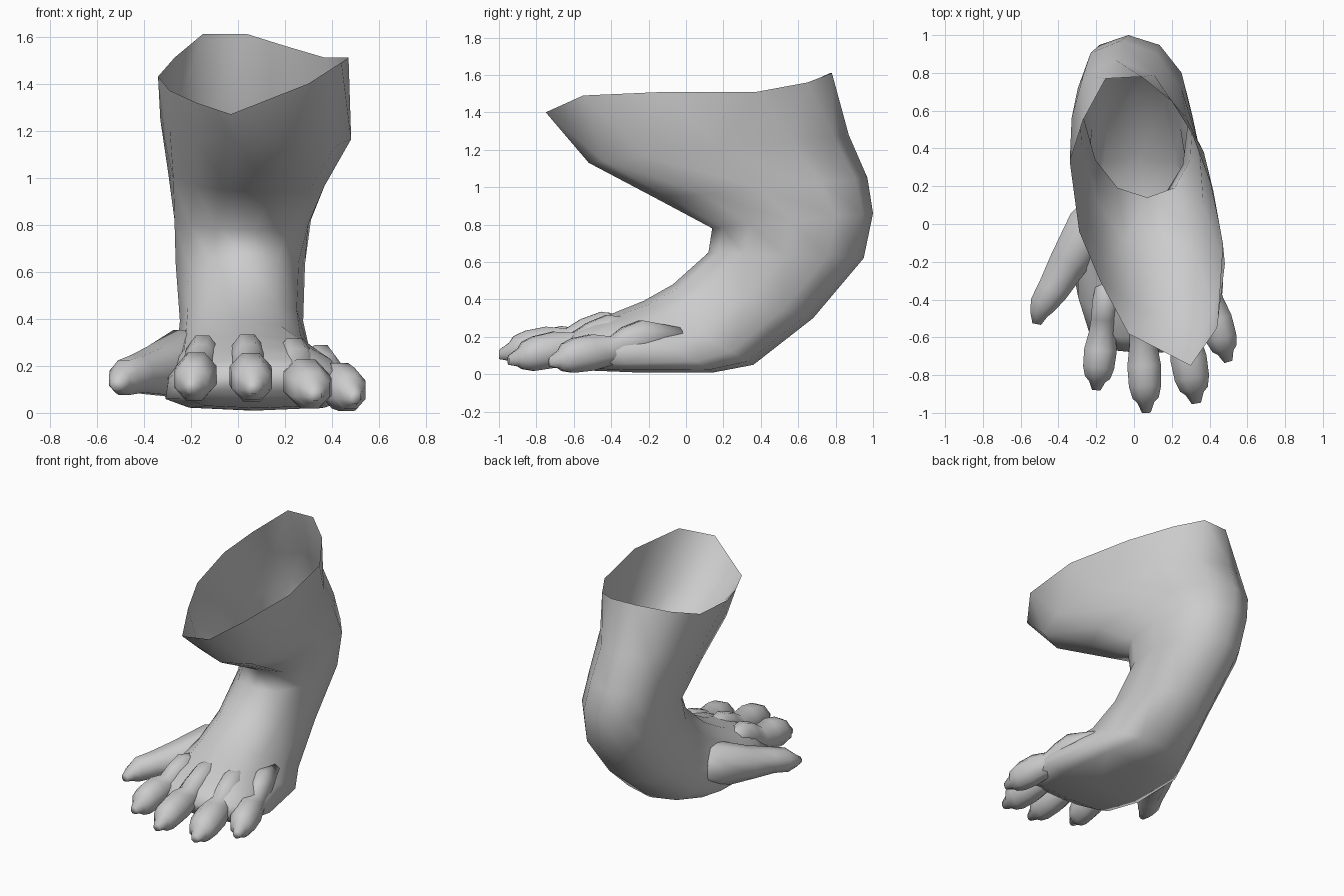
import bpy, bmesh, math
from mathutils import Vector

cube = bpy.data.objects.get("Cube")
if cube:
    bpy.data.objects.remove(cube)

skin = bpy.data.materials.new("grey skin")
skin.use_nodes = True
skin.diffuse_color = (0.6, 0.6, 0.6, 1)
skin.node_tree.nodes["Principled BSDF"].inputs["Base Color"].default_value = (0.6, 0.6, 0.6, 1)
skin.node_tree.nodes["Principled BSDF"].inputs["Roughness"].default_value = 0.8


def loft(name, rings, cap_start):
    """Skin a list of equal point rings into one smooth surface, closed at the end."""
    bm = bmesh.new()
    loops = [[bm.verts.new(p) for p in ring] for ring in rings]
    n = len(loops[0])
    for a, b in zip(loops, loops[1:]):
        for i in range(n):
            j = (i + 1) % n
            bm.faces.new((a[i], a[j], b[j], b[i]))
    if cap_start:
        bm.faces.new(loops[0])
    bm.faces.new(list(reversed(loops[-1])))
    bmesh.ops.recalc_face_normals(bm, faces=bm.faces)
    mesh = bpy.data.meshes.new(name)
    bm.to_mesh(mesh)
    bm.free()
    mesh.materials.append(skin)
    obj = bpy.data.objects.new(name, mesh)
    bpy.context.collection.objects.link(obj)
    bpy.ops.object.select_all(action='DESELECT')
    obj.select_set(True)
    bpy.context.view_layer.objects.active = obj
    bpy.ops.object.shade_smooth_by_angle(angle=math.radians(85))


def soft(v, power):
    return math.copysign(abs(v) ** power, v)


def leg_ring(front, back, half, power, taper, n=12):
    """Rounded section from a front point to a back point, narrower in front by taper."""
    front, back = Vector(front), Vector(back)
    mid, reach = (front + back) / 2, (front - back) / 2
    ring = []
    for i in range(n):
        a = 2 * math.pi * i / n
        c = soft(math.cos(a), power)
        width = half * (1 - taper * c) * soft(math.sin(a), power)
        ring.append(mid + reach * c + Vector((width, 0, 0)))
    return ring


# Leg and foot: uneven open rim, then sections down to the ball of the foot
rim = [(.30, -.75, 1.40), (.44, -.55, 1.49), (.47, -.10, 1.51), (.37, .38, 1.51),
       (.20, .65, 1.56), (.04, .78, 1.61), (-.15, .77, 1.61), (-.27, .55, 1.51),
       (-.34, .33, 1.43), (-.29, -.04, 1.37), (-.18, -.3, 1.32), (-.03, -.58, 1.27)]
sections = [
    ((.23, -.52, 1.13), (-.10, .87, 1.28), .355, .85, -.06),
    ((.14, -.16, .94), (-.07, .97, 1.05), .31, .85, 0),
    ((.07, .14, .78), (-.03, 1.0, .86), .29, .9, .03),
    ((.03, .12, .65), (-.01, .95, .62), .275, .9, .03),
    ((.02, -.07, .48), (.01, .68, .30), .262, .85, 0),
    ((.02, -.23, .39), (.03, .36, .05), .29, .75, .1),
    ((.05, -.38, .33), (.05, .15, .01), .35, .65, .2),
    ((.09, -.50, .28), (.08, -.28, .01), .38, .65, .2),
    ((.11, -.60, .23), (.09, -.53, .02), .34, .7, .1),
    ((.11, -.68, .17), (.10, -.63, .07), .24, .85, 0),
]
loft("leg_and_foot", [rim] + [leg_ring(*s) for s in sections], False)


def toe(name, path, n=8):
    """Tube of (x, y, z, half width, half height) stations with a claw nub."""
    rings = []
    for k, (x, y, z, w, h) in enumerate(path):
        p, q = path[max(k - 1, 0)], path[min(k + 1, len(path) - 1)]
        d = Vector((q[0] - p[0], q[1] - p[1], 0)).normalized()
        side = Vector((-d.y, d.x, 0))
        rings.append([Vector((x, y, z)) + side * w * math.cos(a) + Vector((0, 0, h * math.sin(a)))
                      for a in (2 * math.pi * (i + .5) / n for i in range(n))])
    loft(name, rings, True)


# Inner toe, splayed out to the side and webbed into the foot
toe("inner_toe", [(-.13, .10, .22, .12, .14), (-.23, -.02, .21, .14, .155),
                  (-.35, -.21, .18, .11, .11), (-.43, -.35, .165, .09, .085),
                  (-.485, -.43, .15, .075, .08), (-.505, -.48, .135, .05, .05),
                  (-.515, -.53, .12, .025, .025)])

# Forward toes share one knuckled shape: along, drop, width, height
shape = [(0, -.03, .6, .5), (.30, 0, .9, 1.0), (.44, -.01, .85, .9), (.54, -.035, .9, .8),
         (.68, -.025, 1.1, 1.0), (.82, -.025, 1.05, .95), (.90, -.035, .85, .75),
         (.93, -.045, .55, .5), (1, -.06, .28, .25)]
toes = {
    "second_toe": ((-.13, -.22, .27), (-.20, -.88, .17), .085, .105),
    "middle_toe": ((.03, -.22, .28), (.065, -1.0, .165), .088, .105),
    "fourth_toe": ((.20, -.20, .27), (.33, -.95, .135), .095, .105),
    "outer_toe": ((.29, -.03, .23), (.50, -.73, .125), .085, .105),
}
for name, (base, tip, w, h) in toes.items():
    base, tip = Vector(base), Vector(tip)
    path = []
    for t, drop, sw, sh in shape:
        p = base.lerp(tip, t)
        p.z = base.z + (tip.z - base.z) * min(1, t * 1.25) + drop
        path.append((p.x, p.y, p.z, w * sw, h * sh))
    toe(name, path)
